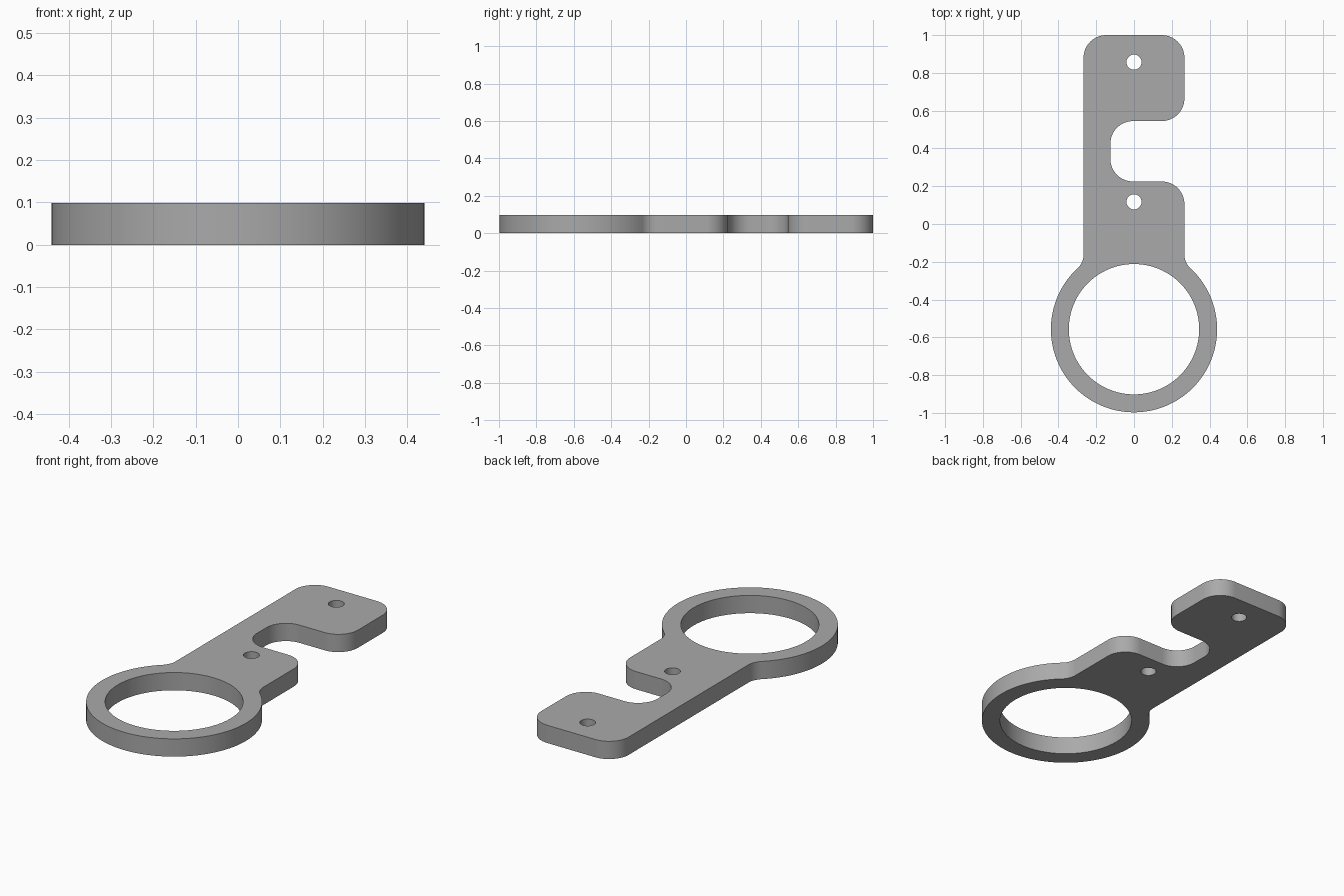
import bpy
import bmesh
from math import atan2, cos, hypot, pi, radians, sin, sqrt

if "Cube" in bpy.data.objects:
    bpy.data.objects.remove(bpy.data.objects["Cube"], do_unlink=True)

THICK = 0.098
HALF = 0.267                 # half width of the arm
RING_Y, OUTER, INNER = -0.557, 0.44, 0.345
CORNER = 0.12                # rounded arm corners
SLOT_LOW, SLOT_HIGH, SLOT_X = 0.225, 0.545, -0.125
NECK = 0.1                   # fillet between arm and ring


def arc(cx, cy, r, start, end, steps=16):
    """Points along an arc, angles in radians."""
    angles = [start + (end - start) * i / steps for i in range(steps + 1)]
    return [(cx + r * cos(a), cy + r * sin(a)) for a in angles]


def circle(cx, cy, r, steps):
    return arc(cx, cy, r, 0, 2 * pi, steps)[:-1]


# Neck fillet, tangent to the arm side and the ring
neck_x = HALF + NECK
neck_y = RING_Y + sqrt((OUTER + NECK) ** 2 - neck_x ** 2)
join = atan2(neck_y - RING_Y, neck_x)

# Outline, counter-clockwise from the left side of the ring
inset = HALF - CORNER
outline = arc(0, RING_Y, OUTER, pi - join, 2 * pi + join, 96)
outline += arc(neck_x, neck_y, NECK, pi + join, pi, 10)[1:]
outline += arc(inset, SLOT_LOW - CORNER, CORNER, 0, pi / 2)
outline += arc(SLOT_X + CORNER, SLOT_LOW + CORNER, CORNER, 1.5 * pi, pi)
outline += arc(SLOT_X + CORNER, SLOT_HIGH - CORNER, CORNER, pi, pi / 2)
outline += arc(inset, SLOT_HIGH + CORNER, CORNER, -pi / 2, 0)
outline += arc(inset, 1 - CORNER, CORNER, 0, pi / 2)
outline += arc(-inset, 1 - CORNER, CORNER, pi / 2, pi)
outline += arc(-neck_x, neck_y, NECK, 0, -join, 10)[:-1]

# Ring opening and two screw holes
loops = [outline, circle(0, RING_Y, INNER, 96),
         circle(0, 0.857, 0.04, 32), circle(0, 0.117, 0.04, 32)]

# Fill the flat profile around the holes, then extrude it
bm = bmesh.new()
edges = []
for loop in loops:
    verts = [bm.verts.new((x, y, 0)) for x, y in loop]
    edges += [bm.edges.new((v, verts[i - 1])) for i, v in enumerate(verts)]
bmesh.ops.triangle_fill(bm, edges=edges, use_beauty=True, normal=(0, 0, 1))
extruded = bmesh.ops.extrude_face_region(bm, geom=bm.faces[:], use_keep_orig=True)
top = [g for g in extruded["geom"] if isinstance(g, bmesh.types.BMVert)]
bmesh.ops.translate(bm, verts=top, vec=(0, 0, THICK))
bmesh.ops.recalc_face_normals(bm, faces=bm.faces[:])

mesh = bpy.data.meshes.new("bracket_plate")
bm.to_mesh(mesh)
bm.free()
plate = bpy.data.objects.new("bracket_plate", mesh)
bpy.context.collection.objects.link(plate)

# Plain grey material
grey = bpy.data.materials.new("plain_grey")
grey.use_nodes = True
colour = (0.4, 0.4, 0.4, 1)
grey.diffuse_color = colour
grey.node_tree.nodes["Principled BSDF"].inputs["Base Color"].default_value = colour
mesh.materials.append(grey)

# Smooth walls, sharp rims
bpy.ops.object.select_all(action="DESELECT")
plate.select_set(True)
bpy.context.view_layer.objects.active = plate
bpy.ops.object.shade_smooth_by_angle(angle=radians(30))
